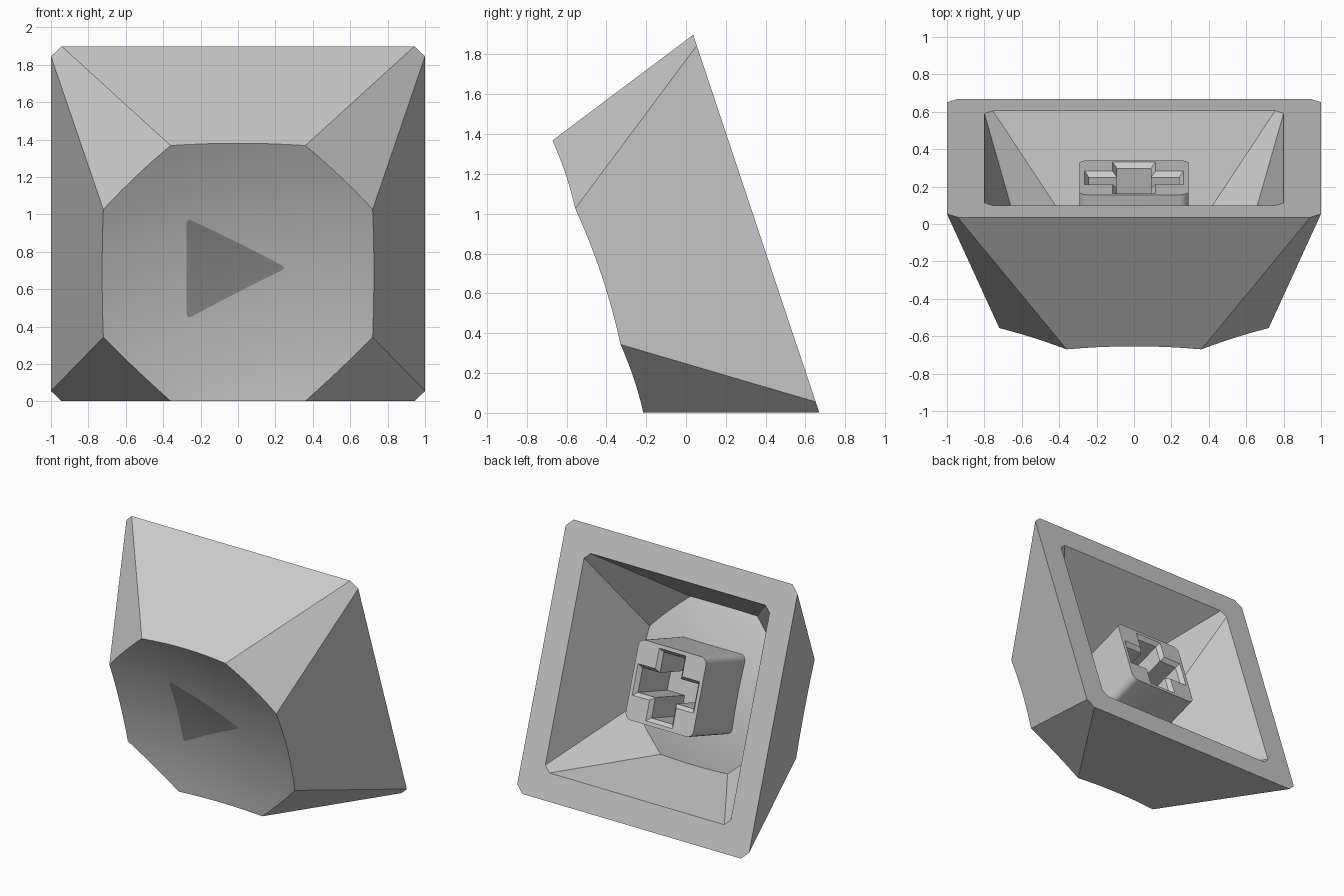
import bpy, bmesh, math
from mathutils import Matrix

if "Cube" in bpy.data.objects:
    bpy.data.objects.remove(bpy.data.objects["Cube"])

# Local frame: x across, y up the cap, z from the open base towards the dish
TILT = Matrix.Translation((0, 0.3525, 0.95)) @ Matrix.Rotation(math.radians(108.45), 4, 'X')
H, DEPTH, R2 = 0.838, 0.106, 0.648      # dish corner height, dish depth, corner radius squared
SEG, RINGS = 8, 12


def material(name, value):
    m = bpy.data.materials.new(name)
    m.diffuse_color = (value, value, value, 1)
    m.use_nodes = True
    m.node_tree.nodes["Principled BSDF"].inputs["Base Color"].default_value = m.diffuse_color
    return m


def finish(name, bm, mat, closed=True):
    if closed:
        bmesh.ops.recalc_face_normals(bm, faces=bm.faces)
    bm.transform(TILT)
    me = bpy.data.meshes.new(name)
    bm.to_mesh(me)
    bm.free()
    me.materials.append(mat)
    ob = bpy.data.objects.new(name, me)
    bpy.context.collection.objects.link(ob)
    bpy.ops.object.select_all(action='DESELECT')
    ob.select_set(True)
    bpy.context.view_layer.objects.active = ob
    bpy.ops.object.shade_smooth_by_angle(angle=math.radians(25))
    return ob


def octagon(a, b):
    return [(a, b), (-a, b), (-b, a), (-b, -a), (-a, -b), (a, -b), (b, -a), (b, a)]


def dish_z(x, y):
    return H - DEPTH * (1 - (x * x + y * y) / R2)


BASE, TOP = octagon(0.943, 1.0), octagon(0.36, 0.72)


def wall_point(i, s):
    """Point a fraction s along wall i where it meets the dish."""
    z = H
    for _ in range(8):
        t = z / H
        c = [[BASE[k % 8][n] * (1 - t) + TOP[k % 8][n] * t for n in (0, 1)] for k in (i, i + 1)]
        x, y = (c[0][n] * (1 - s) + c[1][n] * s for n in (0, 1))
        z = dish_z(x, y)
    return x, y


def shell(bm, k):
    """One skin of the cap at scale k; returns its open base loop."""
    base = [bm.verts.new((x * k, y * k, 0)) for x, y in BASE]
    edge = [wall_point(i, j / SEG) for i in range(8) for j in range(SEG)]
    n = len(edge)
    rings = []
    for r in range(RINGS, 0, -1):
        f = r / RINGS
        rings.append([bm.verts.new((x * f * k, y * f * k, dish_z(x * f, y * f) * k)) for x, y in edge])
    for i in range(8):                                   # sloping walls
        arc = [rings[0][(i * SEG + j) % n] for j in range(SEG + 1)]
        bm.faces.new([base[(i + 1) % 8], base[i]] + arc)
    for a, b in zip(rings, rings[1:]):                   # hollowed dish
        for i in range(n):
            bm.faces.new((a[i], a[(i + 1) % n], b[(i + 1) % n], b[i]))
    mid = bm.verts.new((0, 0, dish_z(0, 0) * k))
    for i in range(n):
        bm.faces.new((rings[-1][i], rings[-1][(i + 1) % n], mid))
    return base


def bridge(bm, a, b):
    for i in range(len(a)):
        j = (i + 1) % len(a)
        bm.faces.new((a[i], a[j], b[j], b[i]))


def loop(bm, pts, z):
    return [bm.verts.new((x, y, z)) for x, y in pts]


grey = material("cap_grey", 0.6)
dark = material("symbol_grey", 0.3)

# Hollow cap with a flat rim
bm = bmesh.new()
bridge(bm, shell(bm, 1.0), shell(bm, 0.8))
finish("cap_shell", bm, grey)


# Stem: rounded square post with a chamfered cross socket
def rounded_square(h, r, steps=5):
    pts = []
    for q, (sx, sy) in enumerate([(1, 1), (-1, 1), (-1, -1), (1, -1)]):
        for j in range(steps + 1):
            a = math.pi / 2 * (q + j / steps)
            pts.append((sx * (h - r) + r * math.cos(a), sy * (h - r) + r * math.sin(a)))
    return pts


def cross(a, l):
    quarter = [(l, a), (a, a), (a, l)]
    pts = []
    for q in range(4):
        for x, y in quarter:
            for _ in range(q):
                x, y = -y, x
            pts.append((x, y))
    return pts


bm = bmesh.new()
Z0, Z1 = 0.11, 0.66
post = rounded_square(0.292, 0.05)
low, high = loop(bm, post, Z0), loop(bm, post, Z1)
bridge(bm, low, high)
bm.faces.new(high)
mouth = loop(bm, cross(0.115, 0.265), Z0)
throat = loop(bm, cross(0.09, 0.24), Z0 + 0.03)
floor = loop(bm, cross(0.09, 0.24), 0.52)
bridge(bm, mouth, throat)
bridge(bm, throat, floor)
bm.faces.new(floor)
ends = []
for ring in (low, mouth):
    for i, v in enumerate(ring):
        ends.append(bm.edges.get((v, ring[(i + 1) % len(ring)])))
bmesh.ops.triangle_fill(bm, use_beauty=True, use_dissolve=False, edges=ends)
finish("stem", bm, grey)

# Triangular symbol lying on the dish, with slightly rounded corners
bm = bmesh.new()
corners = [(-0.275, -0.285), (0.262, 0.0), (-0.275, 0.285)]
outline = []
for i, p in enumerate(corners):
    q, s = corners[i - 1], corners[(i + 1) % 3]
    toward = []
    for o in (q, s):
        d = math.dist(p, o)
        toward.append([p[n] + (o[n] - p[n]) * 0.035 / d for n in (0, 1)])
    for t in (0, 0.25, 0.5, 0.75, 1):                    # corner curve
        outline.append([(1 - t) ** 2 * toward[0][n] + 2 * t * (1 - t) * p[n] + t * t * toward[1][n] for n in (0, 1)])
    for t in range(1, 10):                               # straight side
        e = [s[n] + (p[n] - s[n]) * 0.035 / math.dist(p, s) for n in (0, 1)]
        outline.append([toward[1][n] + (e[n] - toward[1][n]) * t / 10 for n in (0, 1)])
cx = -0.09
rings = []
for r in range(8, 0, -1):
    pts = [(cx + (x - cx) * r / 8, y * r / 8) for x, y in outline]
    rings.append([bm.verts.new((x, y, dish_z(x, y) + 0.004)) for x, y in pts])
for a, b in zip(rings, rings[1:]):
    bridge(bm, a, b)
bm.faces.new(rings[-1])
finish("triangle_symbol", bm, dark, closed=False)
